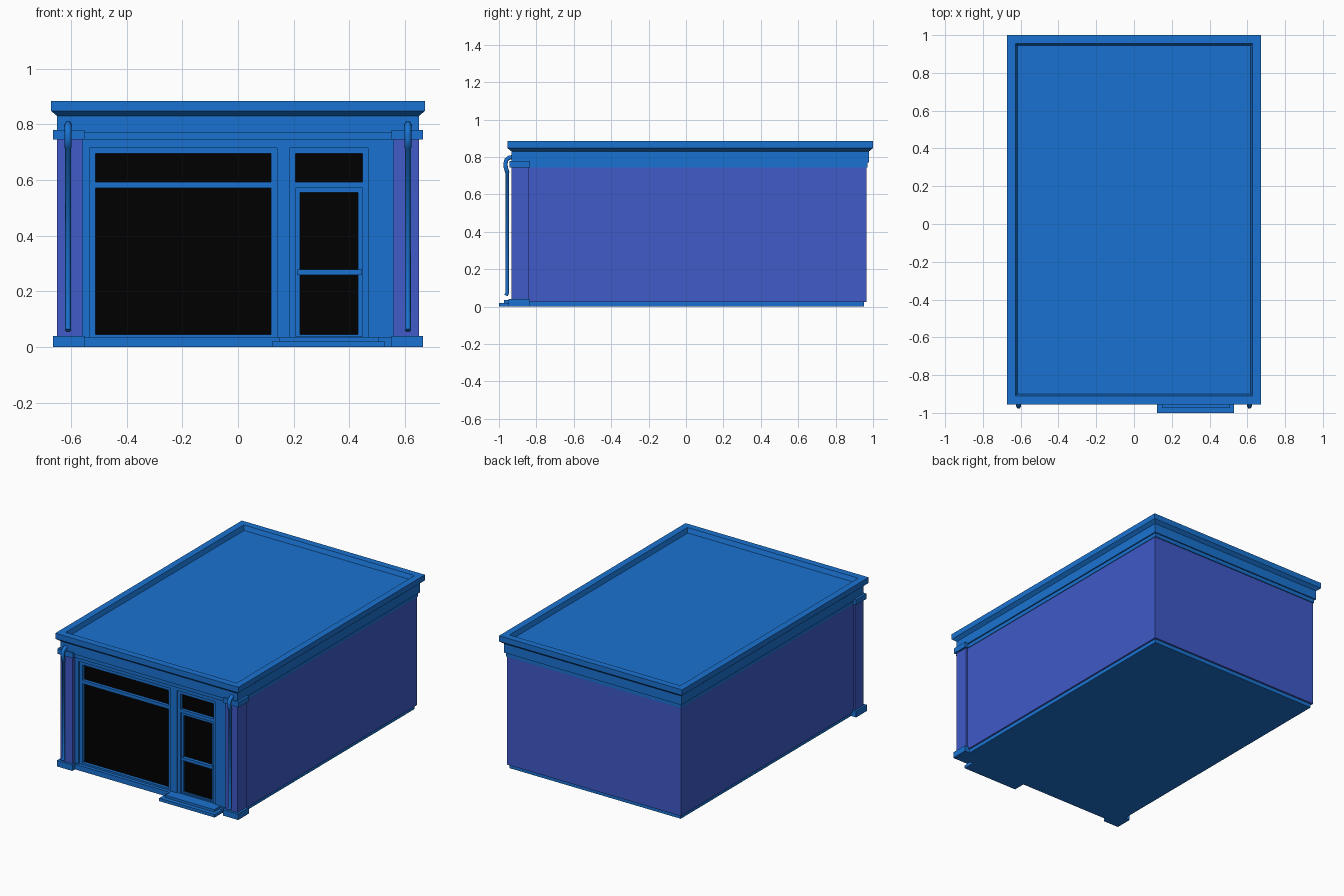
import bpy
import bmesh
from mathutils import Vector

cube = bpy.data.objects.get("Cube")
if cube:
    bpy.data.objects.remove(cube, do_unlink=True)


def material(name, rgb):
    mat = bpy.data.materials.new(name)
    mat.use_nodes = True
    mat.diffuse_color = (*rgb, 1)
    mat.node_tree.nodes["Principled BSDF"].inputs["Base Color"].default_value = (*rgb, 1)
    return mat


BLUE = material("trim blue", (0.01, 0.171, 0.64))
VIOLET = material("wall violet", (0.05, 0.103, 0.58))
BLACK = material("window black", (0.0, 0.0, 0.0))


def finish(name, bm, mat):
    bmesh.ops.recalc_face_normals(bm, faces=bm.faces)
    mesh = bpy.data.meshes.new(name)
    bm.to_mesh(mesh)
    bm.free()
    mesh.materials.append(mat)
    obj = bpy.data.objects.new(name, mesh)
    bpy.context.collection.objects.link(obj)
    return obj


def box(name, x, y, z, mat=BLUE):
    """Box from (low, high) ranges on each axis."""
    bm = bmesh.new()
    bmesh.ops.create_cube(bm, size=1)
    for v in bm.verts:
        v.co = Vector([(r[0] + r[1]) / 2 + c * (r[1] - r[0])
                       for r, c in zip((x, y, z), v.co)])
    return finish(name, bm, mat)


def frame(name, x, z, width, y, bottom):
    """Rectangular frame made of two posts and two rails."""
    box(name + "_left_post", (x[1] - width, x[1]), y, z)
    box(name + "_right_post", (x[0], x[0] + width), y, z)
    inner = (x[0] + width, x[1] - width)
    box(name + "_top_rail", inner, y, (z[1] - width, z[1]))
    box(name + "_bottom_rail", inner, y, (z[0], z[0] + bottom))


# Roof: rectangular rings (inset, height) running up the cornice and into the parapet
PROFILE = [(0.03, 0.745), (0.03, 0.77), (0.022, 0.77), (0.022, 0.83),
           (0.0, 0.848), (0.0, 0.885), (0.045, 0.885), (0.055, 0.855)]
bm = bmesh.new()
rings = []
for d, z in PROFILE:
    x, front, back = 0.672 - d, -0.955 + d, 1 - d
    rings.append([bm.verts.new((px, py, z)) for px, py in
                  ((-x, front), (x, front), (x, back), (-x, back))])
for low, high in zip(rings, rings[1:]):
    for i in range(4):
        j = (i + 1) % 4
        bm.faces.new((low[i], low[j], high[j], high[i]))
bm.faces.new(rings[0][::-1])
bm.faces.new(rings[-1])
finish("cornice_and_roof", bm, BLUE)

# Main body and plinth
box("walls", (-0.638, 0.638), (-0.865, 0.964), (0.025, 0.745), VIOLET)
box("plinth", (-0.628, 0.628), (-0.9, 0.952), (0, 0.025))
box("front_sill", (-0.56, 0.56), (-0.92, -0.865), (0, 0.034))

# Corner pilasters and drain pipes
for side, s in (("left", 1), ("right", -1)):
    def span(a, b):
        return tuple(sorted((s * a, s * b)))
    box(side + "_pilaster", span(0.56, 0.651), (-0.933, -0.842), (0.04, 0.745), VIOLET)
    box(side + "_pilaster_base", span(0.552, 0.665), (-0.948, -0.834), (0, 0.04))
    box(side + "_pilaster_cap", span(0.552, 0.665), (-0.943, -0.834), (0.745, 0.78))

    curve = bpy.data.curves.new(side + "_drain_pipe", "CURVE")
    curve.dimensions = "3D"
    curve.bevel_depth = 0.0105
    curve.bevel_resolution = 1
    curve.use_fill_caps = True
    # Points are (y, z, thickness): a thicker swan neck above a slim pipe
    path = [(-0.925, 0.8, 1.25), (-0.945, 0.797, 1.25), (-0.96, 0.785, 1.25),
            (-0.965, 0.765, 1.25), (-0.964, 0.745, 1.25), (-0.955, 0.717, 1.25),
            (-0.955, 0.714, 1), (-0.955, 0.075, 1), (-0.962, 0.06, 1.1)]
    spline = curve.splines.new("POLY")
    spline.points.add(len(path) - 1)
    for point, (y, z, thickness) in zip(spline.points, path):
        point.co = (s * 0.611, y, z, 1)
        point.radius = thickness
    curve.materials.append(BLUE)
    pipe = bpy.data.objects.new(side + "_drain_pipe", curve)
    bpy.context.collection.objects.link(pipe)

# Shop front surround
WALL = (-0.907, -0.86)
TRIM = (-0.898, -0.86)
BAR = (-0.89, -0.86)
box("facade_right_panel", (-0.56, -0.534), WALL, (0.034, 0.716))
box("facade_middle_panel", (0.14, 0.186), WALL, (0.034, 0.716))
box("facade_left_panel", (0.469, 0.56), WALL, (0.034, 0.716))
box("facade_header", (-0.56, 0.56), WALL, (0.716, 0.77))

# Display window
box("display_glass", (-0.52, 0.125), (-0.878, -0.86), (0.034, 0.705), BLACK)
frame("display_frame", (-0.534, 0.14), (0.034, 0.716), 0.021, TRIM, 0.011)
box("display_crossbar", (-0.513, 0.119), TRIM, (0.571, 0.593))

# Door with transom
box("door_glass", (0.2, 0.455), (-0.878, -0.86), (0.034, 0.705), BLACK)
frame("door_frame", (0.186, 0.469), (0.034, 0.716), 0.021, TRIM, 0.004)
box("transom_bar", (0.207, 0.448), TRIM, (0.571, 0.593))
frame("door", (0.207, 0.448), (0.036, 0.571), 0.016, BAR, 0.009)
box("door_push_bar", (0.212, 0.445), (-0.9, -0.87), (0.258, 0.278))

# Entrance steps
box("lower_step", (0.122, 0.529), (-1, -0.9), (0, 0.02))
box("upper_step", (0.147, 0.507), (-0.973, -0.9), (0.02, 0.036))
